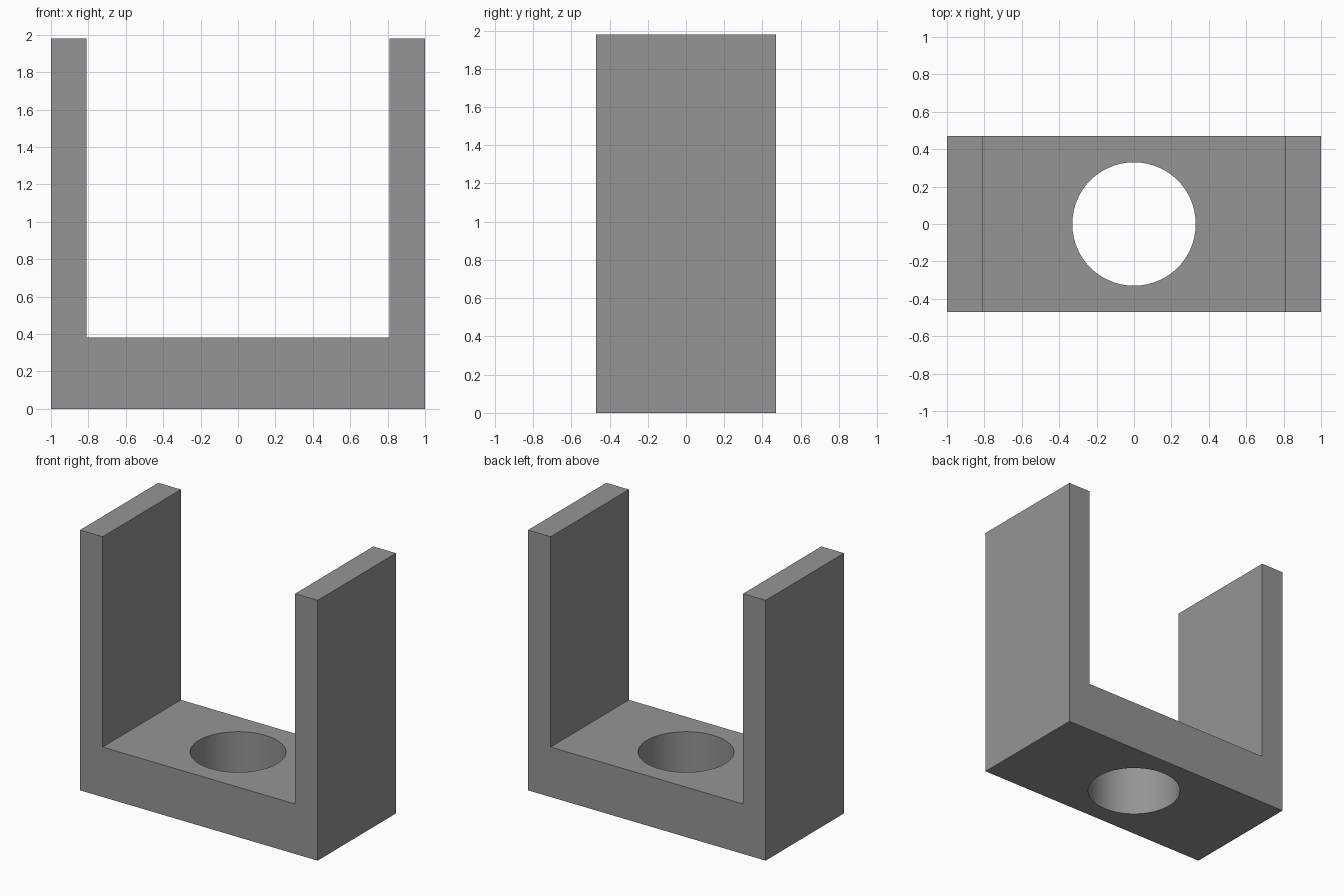
import bpy, bmesh, math

if "Cube" in bpy.data.objects:
    bpy.data.objects.remove(bpy.data.objects["Cube"])

W, D, H = 1.0, 0.47, 1.98      # half width, half depth, height
INNER, FLOOR, R = 0.81, 0.38, 0.33

grey = bpy.data.materials.new("mid grey")
grey.diffuse_color = (0.30, 0.30, 0.30, 1)
grey.use_nodes = True
grey.node_tree.nodes["Principled BSDF"].inputs["Base Color"].default_value = grey.diffuse_color

# U-shaped profile extruded front to back
profile = [(-W, 0), (W, 0), (W, H), (INNER, H), (INNER, FLOOR),
           (-INNER, FLOOR), (-INNER, H), (-W, H)]
bm = bmesh.new()
face = bm.faces.new([bm.verts.new((x, -D, z)) for x, z in profile])
ext = bmesh.ops.extrude_face_region(bm, geom=[face])
verts = [v for v in ext["geom"] if isinstance(v, bmesh.types.BMVert)]
bmesh.ops.translate(bm, verts=verts, vec=(0, 2 * D, 0))
bmesh.ops.recalc_face_normals(bm, faces=bm.faces)
mesh = bpy.data.meshes.new("u_bracket")
bm.to_mesh(mesh)
bm.free()
bracket = bpy.data.objects.new("u_bracket", mesh)
bpy.context.collection.objects.link(bracket)
mesh.materials.append(grey)

# Round hole through the base
bpy.ops.mesh.primitive_cylinder_add(vertices=96, radius=R, depth=1, location=(0, 0, FLOOR / 2))
cutter = bpy.context.object
cutter.name = "hole_cutter"
cutter.data.materials.append(grey)
cut = bracket.modifiers.new("hole", "BOOLEAN")
cut.object, cut.solver = cutter, "EXACT"

# Bake the cut, then smooth only the hole wall
bpy.ops.object.select_all(action="DESELECT")
bracket.select_set(True)
bpy.context.view_layer.objects.active = bracket
bpy.ops.object.modifier_apply(modifier=cut.name)
bpy.data.objects.remove(cutter)
bpy.ops.object.shade_smooth_by_angle(angle=math.radians(30))
